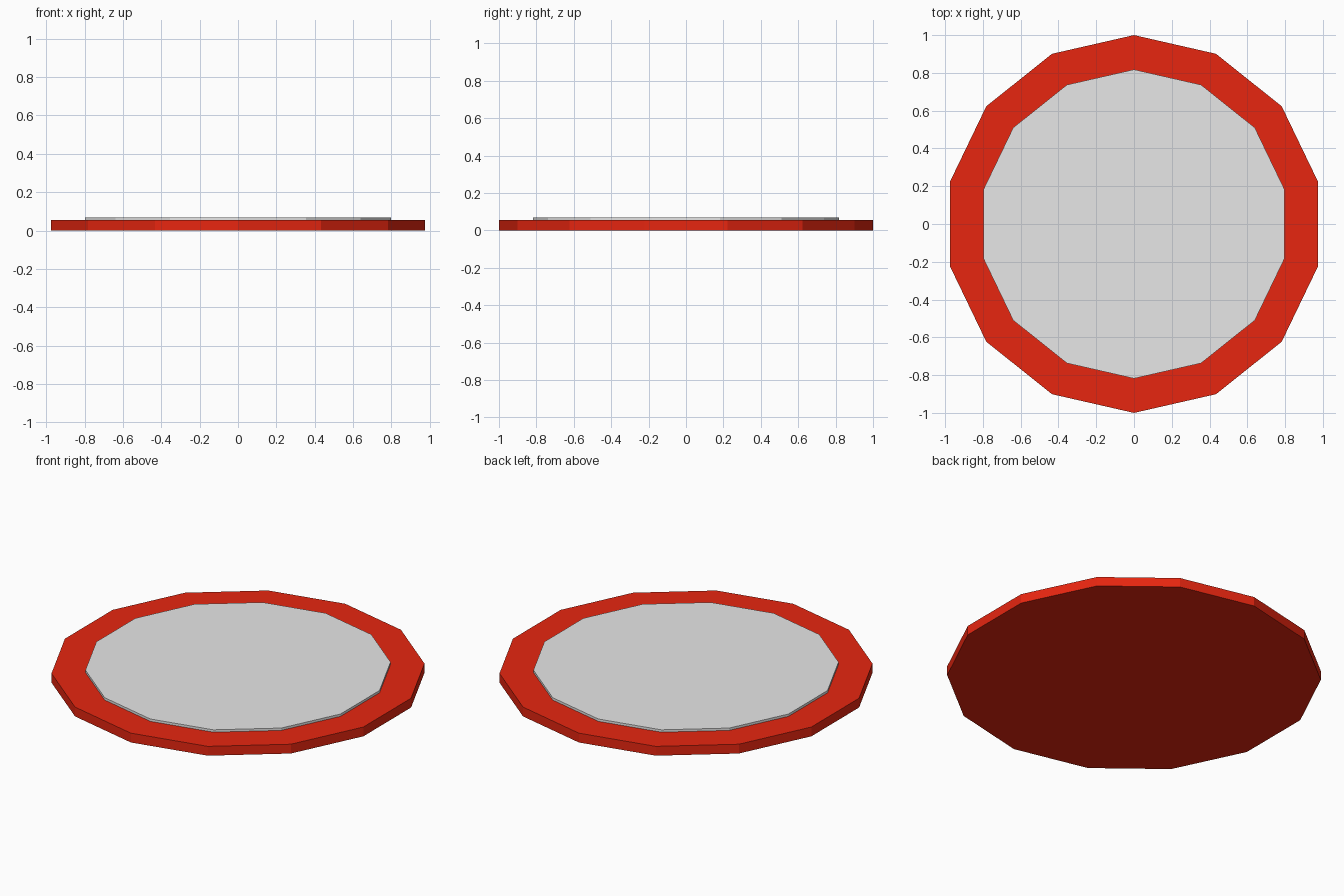
import bpy, bmesh, math

if "Cube" in bpy.data.objects:
    bpy.data.objects.remove(bpy.data.objects["Cube"])

SIDES = 14


def material(name, rgb):
    m = bpy.data.materials.new(name)
    m.diffuse_color = (*rgb, 1.0)
    m.use_nodes = True
    m.node_tree.nodes["Principled BSDF"].inputs["Base Color"].default_value = m.diffuse_color
    return m


def disc(name, radius, z0, z1, mat):
    """Flat-sided disc with a corner pointing along +y."""
    bm = bmesh.new()
    ring = [bm.verts.new((radius * math.sin(2 * math.pi * i / SIDES),
                          radius * math.cos(2 * math.pi * i / SIDES), z0))
            for i in range(SIDES)]
    base = bm.faces.new(ring)
    top = bmesh.ops.extrude_face_region(bm, geom=[base], use_keep_orig=True)
    bmesh.ops.translate(bm, vec=(0, 0, z1 - z0),
                        verts=[g for g in top["geom"] if isinstance(g, bmesh.types.BMVert)])
    bmesh.ops.recalc_face_normals(bm, faces=bm.faces)
    mesh = bpy.data.meshes.new(name)
    bm.to_mesh(mesh)
    bm.free()
    mesh.materials.append(mat)
    obj = bpy.data.objects.new(name, mesh)
    bpy.context.collection.objects.link(obj)
    return obj


# Red base disc that shows as the rim
disc("base_disc", 1.0, 0.0, 0.055, material("red", (0.8, 0.019, 0.005)))
# Raised grey centre plate, sunk slightly into the base
disc("centre_plate", 0.818, 0.05, 0.069, material("light grey", (0.8, 0.8, 0.8)))
